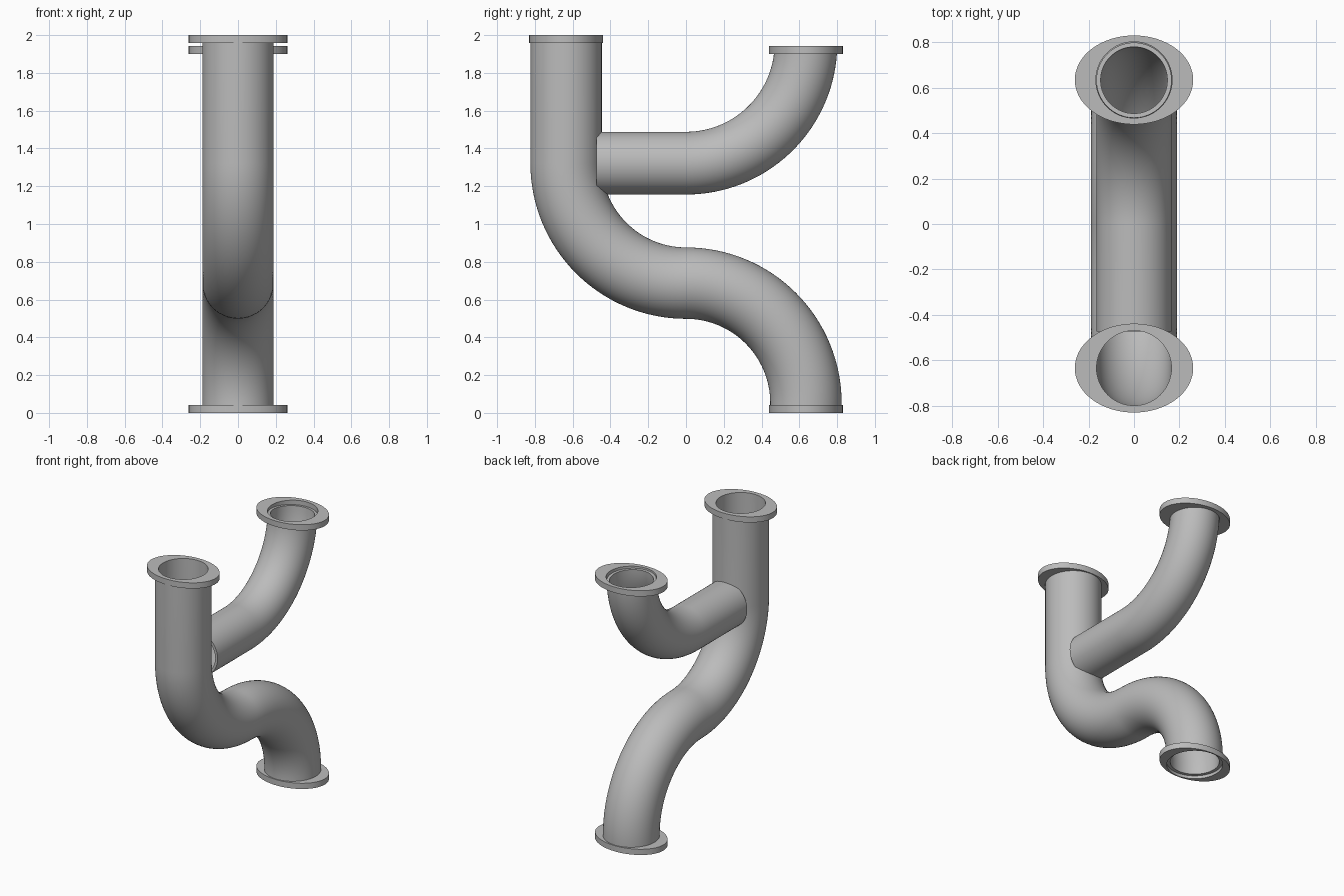
import bpy, bmesh, math
from mathutils import Vector

cube = bpy.data.objects.get("Cube")
if cube:
    bpy.data.objects.remove(cube)

SIDES = 64
BEND = 0.635      # bend radius, also the y offset of every pipe mouth

metal = bpy.data.materials.new("grey metal")
metal.use_nodes = True
GREY = (0.5, 0.5, 0.5, 1)
metal.diffuse_color = GREY
metal.node_tree.nodes["Principled BSDF"].inputs["Base Color"].default_value = GREY


def ring_loft(name, rings, closed):
    """Skin a list of point rings; closed joins the last ring to the first."""
    bm = bmesh.new()
    loops = [[bm.verts.new(p) for p in ring] for ring in rings]
    pairs = list(zip(loops, loops[1:]))
    if closed:
        pairs.append((loops[-1], loops[0]))
    for a, b in pairs:
        for i in range(SIDES):
            j = (i + 1) % SIDES
            bm.faces.new((a[i], a[j], b[j], b[i]))
    bmesh.ops.recalc_face_normals(bm, faces=bm.faces)
    mesh = bpy.data.meshes.new(name)
    bm.to_mesh(mesh)
    bm.free()
    obj = bpy.data.objects.new(name, mesh)
    bpy.context.collection.objects.link(obj)
    mesh.materials.append(metal)
    bpy.ops.object.select_all(action='DESELECT')
    obj.select_set(True)
    bpy.context.view_layer.objects.active = obj
    bpy.ops.object.shade_smooth_by_angle(angle=math.radians(35))
    return obj


def oval(center, rx, ry, side=Vector((0, 1, 0))):
    """Ring around a centre, spanned by the x axis and a side direction."""
    turn = [2 * math.pi * i / SIDES for i in range(SIDES)]
    return [center + Vector((rx * math.cos(t), 0, 0)) + side * ry * math.sin(t) for t in turn]


def arc(center_z, start, end, steps=32):
    """Bend in the x = 0 plane: (point, tangent) pairs, angles in degrees."""
    sign = 1 if end > start else -1
    path = []
    for i in range(steps + 1):
        a = math.radians(start + (end - start) * i / steps)
        radial = Vector((0, math.cos(a), math.sin(a)))
        tangent = Vector((0, -math.sin(a), math.cos(a))) * sign
        path.append((Vector((0, 0, center_z)) + radial * BEND, tangent))
    return path


def pipe(name, path, outer, inner):
    """Hollow pipe: outer skin forwards, inner skin backwards."""
    def skin(r):
        return [oval(p, r, r, Vector((0, -t.z, t.y))) for p, t in path]
    return ring_loft(name, skin(outer) + skin(inner)[::-1], True)


def flange(name, y, z, hole, thick=0.042):
    """Oval plate with a round hole, standing on height z."""
    low, high = Vector((0, y, z)), Vector((0, y, z + thick))
    ring_loft(name, [oval(low, 0.261, 0.196), oval(high, 0.261, 0.196),
                     oval(high, hole, hole), oval(low, hole, hole)], True)


down, back = Vector((0, 0, -1)), Vector((0, 1, 0))

# S-shaped main pipe: straight drop, two opposite bends, short foot
main_path = [(Vector((0, -BEND, 1.97)), down)]
main_path += arc(1.322, 180, 270)
main_path += arc(0.052, 90, 0)[1:]
main_path += [(Vector((0, BEND, 0.022)), down)]
pipe("main_pipe", main_path, 0.189, 0.165)

# Side branch: open straight run, then a bend upwards
branch_path = [(Vector((0, -0.474, 1.322)), back)] + arc(1.957, 270, 356.6)
pipe("branch_pipe", branch_path, 0.166, 0.147)

# Mounting flanges
flange("top_flange", -BEND, 1.958, 0.165)
flange("branch_flange", BEND, 1.9, 0.168)
flange("bottom_flange", BEND, 0, 0.188)
